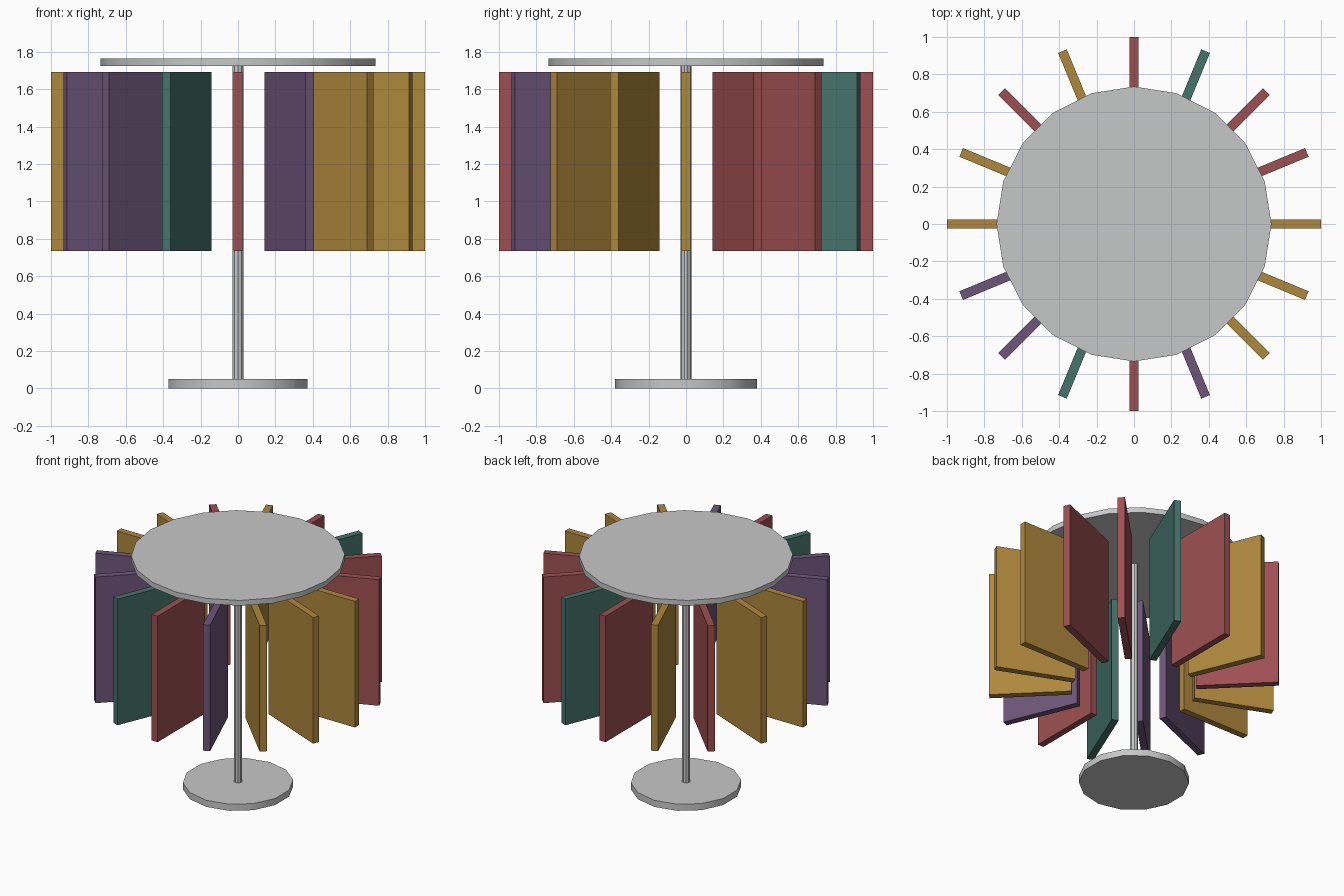
import bpy, math

if "Cube" in bpy.data.objects:
    bpy.data.objects.remove(bpy.data.objects["Cube"])


def material(name, r, g, b):
    """Flat colour given as sRGB 0-255, stored as linear."""
    m = bpy.data.materials.new(name)
    m.diffuse_color = [((c / 255 + 0.055) / 1.055) ** 2.4 for c in (r, g, b)] + [1]
    m.use_nodes = True
    m.node_tree.nodes["Principled BSDF"].inputs["Base Color"].default_value = m.diffuse_color
    return m


GREY = material("metal grey", 198, 200, 199)
GOLD = material("gold", 175, 136, 61)
RED = material("red", 158, 80, 82)
TEAL = material("teal", 70, 114, 107)
PURPLE = material("purple", 110, 86, 123)


def cylinder(name, sides, radius, z0, z1):
    bpy.ops.mesh.primitive_cylinder_add(vertices=sides, radius=radius, depth=z1 - z0,
                                        location=(0, 0, (z0 + z1) / 2))
    ob = bpy.context.object
    ob.name = name
    ob.data.materials.append(GREY)
    bpy.ops.object.shade_smooth_by_angle(angle=math.radians(30))


# Stand: round foot, slim pole, wide top disc
cylinder("base", 14, 0.38, 0, 0.05)
cylinder("pole", 10, 0.03, 0.05, 1.725)
cylinder("top_disc", 20, 0.735, 1.725, 1.765)

# Ring of hanging panels, counter-clockwise from +x
COLOURS = [GOLD, RED, RED, TEAL, RED, GOLD, RED, GOLD,
           GOLD, PURPLE, PURPLE, TEAL, RED, PURPLE, GOLD, GOLD]
INNER, OUTER, Z0, Z1, THICK = 0.43, 1.0, 0.735, 1.692, 0.05
for i, colour in enumerate(COLOURS):
    a = 2 * math.pi * i / len(COLOURS)
    r = (INNER + OUTER) / 2
    bpy.ops.mesh.primitive_cube_add(
        size=1, location=(r * math.cos(a), r * math.sin(a), (Z0 + Z1) / 2),
        rotation=(0, 0, a))
    panel = bpy.context.object
    panel.name = f"panel_{i + 1}"
    panel.scale = (OUTER - INNER, THICK, Z1 - Z0)
    panel.data.materials.append(colour)
